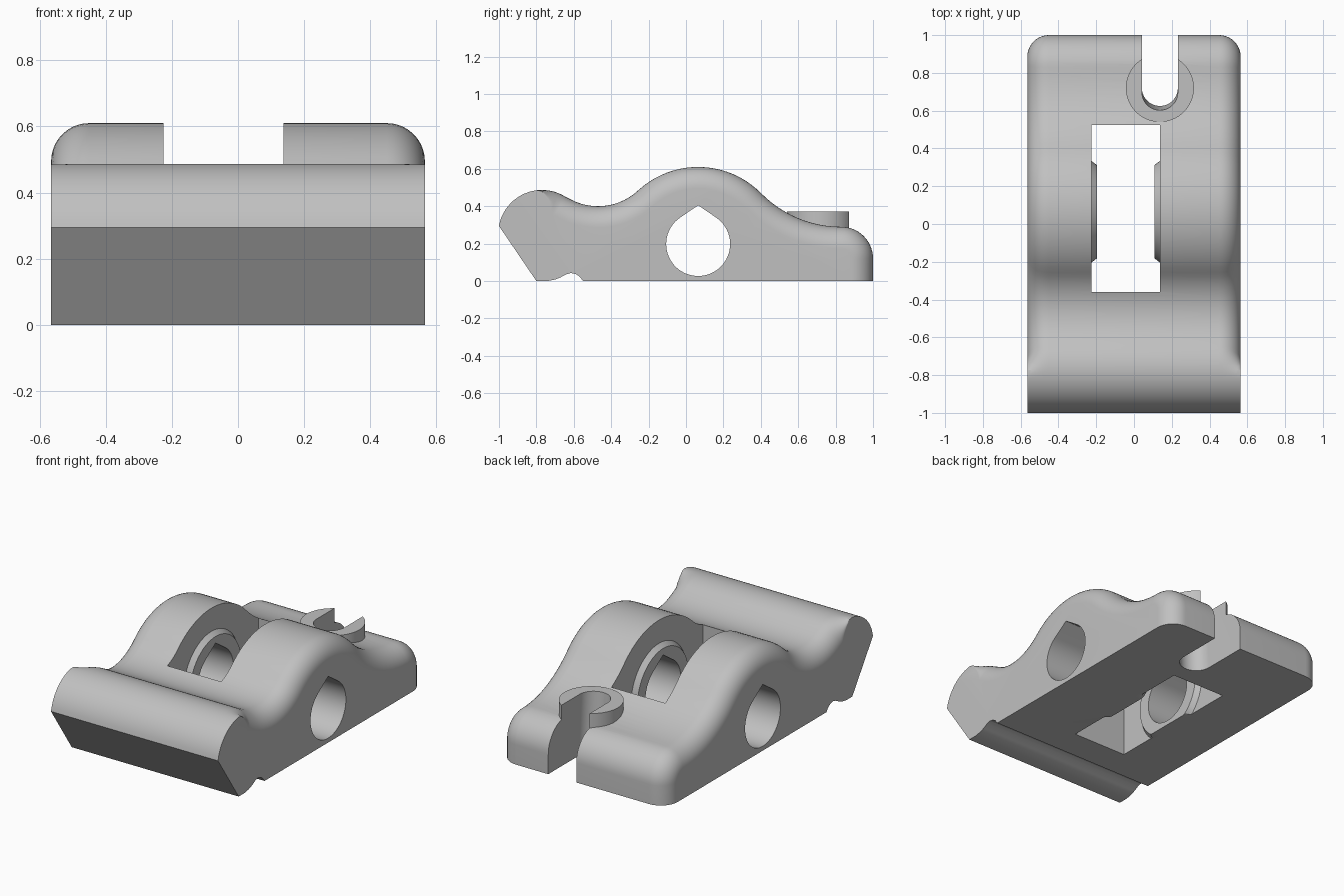
import bpy, bmesh
from math import sin, cos, radians, pi, acos

cube = bpy.data.objects.get("Cube")
if cube:
    bpy.data.objects.remove(cube, do_unlink=True)

grey = bpy.data.materials.new("light_grey")
grey.use_nodes = True
COLOUR = (0.53, 0.53, 0.53, 1)
grey.diffuse_color = COLOUR
grey.node_tree.nodes["Principled BSDF"].inputs["Base Color"].default_value = COLOUR

HALF_W, FILLET = 0.565, 0.115
AXIS_Y, AXIS_Z = 0.065, 0.198
NOTCH_X, NOTCH_Y = 0.137, 0.72


def loft(name, rings):
    """Closed solid through a list of point rings of equal length."""
    bm = bmesh.new()
    rows = [[bm.verts.new(p) for p in ring] for ring in rings]
    n = len(rows[0])
    for a, b in zip(rows, rows[1:]):
        for i in range(n):
            j = (i + 1) % n
            bm.faces.new((a[i], a[j], b[j], b[i]))
    bm.faces.new(rows[0])
    bm.faces.new(rows[-1])
    bmesh.ops.recalc_face_normals(bm, faces=bm.faces)
    mesh = bpy.data.meshes.new(name)
    bm.to_mesh(mesh)
    bm.free()
    mesh.materials.append(grey)
    obj = bpy.data.objects.new(name, mesh)
    bpy.context.collection.objects.link(obj)
    return obj


def box(name, x0, x1, y0, y1, z0, z1):
    return loft(name, [[(x0, y0, z), (x1, y0, z), (x1, y1, z), (x0, y1, z)]
                       for z in (z0, z1)])


def combine(target, tool, operation):
    """Apply a boolean to the target and discard the tool."""
    mod = target.modifiers.new("boolean", 'BOOLEAN')
    mod.operation, mod.solver, mod.object = operation, 'EXACT', tool
    tool.hide_render = True
    bpy.context.view_layer.objects.active = target
    bpy.ops.object.modifier_apply(modifier=mod.name)
    bpy.data.objects.remove(tool, do_unlink=True)


# Side profile: tangent arcs (centre y, centre z, radius, start, end, steps)
ARCS = [
    (-0.77, 0.253, 0.234, 169.7, 56.9, 20),    # nose
    (-0.47, 0.713, 0.313, 236.9, 312.9, 14),   # front valley
    (0.065, 0.137, 0.473, 132.9, 44.5, 20),    # hump
    (0.83, 0.89, 0.60, 224.5, 270, 12),        # rear valley
    (0.83, 0.12, 0.17, 90, 0, 14),             # rear corner
]
profile = []   # y, z, outward normal y, z, fillet strength
for k, (cy, cz, r, a0, a1, steps) in enumerate(ARCS):
    side = -1 if a1 > a0 else 1
    for i in range(1 if k else 0, steps + 1):
        a = radians(a0 + (a1 - a0) * i / steps)
        y, z = cy + r * cos(a), cz + r * sin(a)
        strength = min(1, max(0, (y + 0.78) / 0.12))
        profile.append((y, z, side * cos(a), side * sin(a), strength))
profile.append((1, 0, 1, 0, 1))
# Underside with its small rounded groove
for y, z in [(-0.55, 0), (-0.57, 0.025), (-0.59, 0.038), (-0.615, 0.043),
             (-0.64, 0.036), (-0.67, 0.02), (-0.7, 0.008), (-0.74, 0), (-0.8, 0)]:
    profile.append((y, z, 0, 0, 0))

# Body: profile swept across, shrinking at both ends to round the side edges
stations = []
for i in range(11):
    t = i / 10 * pi / 2
    stations.append((HALF_W - FILLET + FILLET * sin(t), FILLET * (1 - cos(t))))
stations = [(-x, d) for x, d in reversed(stations)] + stations
body = loft("clamp_body", [[(x, y - ny * d * s, z - nz * d * s)
                            for y, z, ny, nz, s in profile] for x, d in stations])

# Central window
WIN_L, WIN_R = -0.226, 0.138
combine(body, box("window_cutter", WIN_L, WIN_R, -0.36, 0.523, -0.5, 1), 'DIFFERENCE')


# Tapered collars on the window walls around the cross hole, flush at the base
def collar_ring(x, r):
    return [(x, AXIS_Y + r * cos(2 * pi * i / 64),
             max(0, AXIS_Z + r * sin(2 * pi * i / 64))) for i in range(64)]


for wall, inward in ((WIN_L, 1), (WIN_R, -1)):
    collar = loft("collar", [collar_ring(wall - 0.02 * inward, 0.27),
                             collar_ring(wall, 0.27),
                             collar_ring(wall + 0.029 * inward, 0.247)])
    combine(body, collar, 'UNION')

# Rear screw boss
boss = loft("screw_boss", [[(NOTCH_X + 0.18 * cos(2 * pi * i / 64),
                             NOTCH_Y + 0.18 * sin(2 * pi * i / 64), z)
                            for i in range(64)] for z in (0.1, 0.373)])
combine(body, boss, 'UNION')

# Teardrop cross hole
R, TIP = 0.171, 0.207
lean = acos(R / TIP)
outline = [(AXIS_Y, AXIS_Z + TIP)]
for i in range(49):
    a = pi / 2 + lean + (2 * pi - 2 * lean) * i / 48
    outline.append((AXIS_Y + R * cos(a), AXIS_Z + R * sin(a)))
hole = loft("hole_cutter", [[(x, y, z) for y, z in outline] for x in (-1, 1)])
combine(body, hole, 'DIFFERENCE')


# Rear notch with a round end that leans slightly forward at the top
def notch_ring(z, cy):
    ring = [(NOTCH_X - 0.095, 1.2, z)]
    for i in range(33):
        a = pi + pi * i / 32
        ring.append((NOTCH_X + 0.095 * cos(a), cy + 0.095 * sin(a), z))
    return ring + [(NOTCH_X + 0.095, 1.2, z)]


notch = loft("notch_cutter", [notch_ring(-0.1, NOTCH_Y), notch_ring(0, NOTCH_Y),
                              notch_ring(0.5, NOTCH_Y - 0.03)])
combine(body, notch, 'DIFFERENCE')

# Smooth curved surfaces, keep hard edges
bpy.ops.object.select_all(action='DESELECT')
body.select_set(True)
bpy.context.view_layer.objects.active = body
bpy.ops.object.shade_smooth_by_angle(angle=radians(25))
